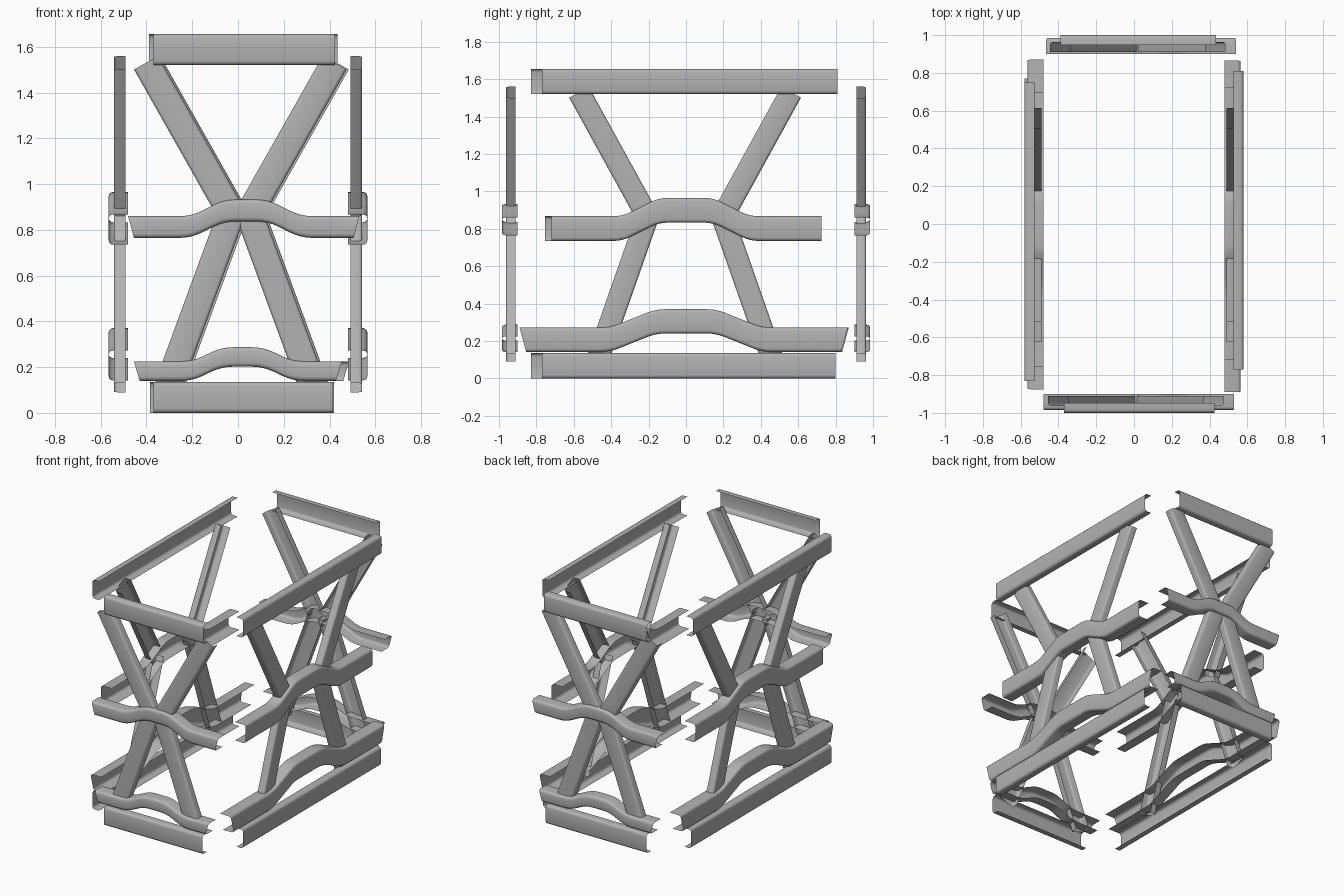
import bpy, bmesh, math
from mathutils import Vector

if "Cube" in bpy.data.objects:
    bpy.data.objects.remove(bpy.data.objects["Cube"])

steel = bpy.data.materials.new("plain grey steel")
steel.diffuse_color = (0.45, 0.45, 0.45, 1)
steel.use_nodes = True
steel.node_tree.nodes["Principled BSDF"].inputs["Base Color"].default_value = steel.diffuse_color

# Panel frames: (u along the panel, z up, d inward from the outer plane) -> world
PANELS = {
    "front": lambda u, z, d: (u, -1.0 + d, z),
    "back": lambda u, z, d: (u, 1.0 - d, z),
    "left": lambda u, z, d: (-0.58 + d, u, z),
    "right": lambda u, z, d: (0.58 - d, u, z),
}


def section(width, depth, start, r=0.018, n=3):
    """Open channel: rounded web corners, flanges pointing inward."""
    h = width / 2
    half = [(h, start + depth)]
    for i in range(n + 1):
        a = math.pi / 2 * i / n
        half.append((h - r + r * math.cos(a), start + r - r * math.sin(a)))
    return half + [(-s, d) for s, d in reversed(half)]


def soften(path, r=0.05, n=4):
    """Round every inner corner of a path."""
    pts = [Vector(p) for p in path]
    out = [pts[0]]
    for a, b, c in zip(pts, pts[1:], pts[2:]):
        p, q = b + (a - b).normalized() * r, b + (c - b).normalized() * r
        for i in range(n + 1):
            t = i / n
            out.append(p * (1 - t) ** 2 + b * 2 * t * (1 - t) + q * t * t)
    return out + [pts[-1]]


def channel(name, panel, path, side, prof, slant=0.0):
    """Sweep a channel section along a path lying in a panel."""
    place = PANELS[panel]
    width = prof[0][0] * 2
    bm = bmesh.new()
    rows = []
    for i, p in enumerate(path):
        end = -1 if i == 0 else (1 if i == len(path) - 1 else 0)
        row = []
        for s, d in prof:
            u = p[0] + side[0] * s + end * slant * (s / width - 0.5)
            row.append(bm.verts.new(place(u, p[1] + side[1] * s, d)))
        rows.append(row)
    for a, b in zip(rows, rows[1:]):
        for j in range(len(prof) - 1):
            bm.faces.new((a[j], a[j + 1], b[j + 1], b[j]))
    # Web faces outward
    bm.normal_update()
    web = max(bm.faces, key=lambda f: f.calc_area())
    c = web.calc_center_median()
    if web.normal.dot(Vector((c.x, c.y, 0))) < 0 and panel in ("left", "right", "front", "back"):
        out = Vector(place(0, 0, 0)) - Vector(place(0, 0, 1))
        if web.normal.dot(out) < 0:
            bmesh.ops.reverse_faces(bm, faces=bm.faces[:])
    me = bpy.data.meshes.new(name)
    bm.to_mesh(me)
    bm.free()
    me.materials.append(steel)
    ob = bpy.data.objects.new(name, me)
    bpy.context.collection.objects.link(ob)
    bpy.ops.object.select_all(action="DESELECT")
    ob.select_set(True)
    bpy.context.view_layer.objects.active = ob
    bpy.ops.object.shade_smooth_by_angle(angle=math.radians(35))


def rail(name, panel, u0, u1, z0, z1):
    """Straight outer rail."""
    zc = (z0 + z1) / 2
    channel(f"{panel}_{name}", panel, [(u0, zc), (u1, zc)], (0, 1), section(z1 - z0, 0.052, 0.0))


def arch(name, panel, u0, u1, c, flat, foot, z0, z1, rise, slant=0.0):
    """Cross rail with a raised middle."""
    zc = (z0 + z1) / 2
    path = [(u0, zc), (c - foot, zc), (c - flat, zc + rise),
            (c + flat, zc + rise), (c + foot, zc), (u1, zc)]
    channel(f"{panel}_{name}", panel, soften(path), (0, 1),
            section(z1 - z0, 0.085, 0.015), slant)


def brace(name, panel, a, b, width):
    """Straight diagonal brace."""
    d = (Vector(b) - Vector(a)).normalized()
    channel(f"{panel}_{name}", panel, [a, b], (-d.y, d.x), section(width, 0.052, 0.037, 0.014))


# Straight rails: top and bottom ends for each panel
for panel, t0, t1, b0, b1 in (("front", -0.37, 0.425, -0.37, 0.415),
                              ("back", -0.39, 0.435, -0.385, 0.42),
                              ("left", -0.83, 0.75, -0.83, 0.77),
                              ("right", -0.77, 0.81, -0.77, 0.80)):
    rail("top_rail", panel, t0, t1, 1.52, 1.655)
    rail("bottom_rail", panel, b0, b1, 0.0, 0.135)

# Arched rails
for panel, m0, m1, l0, l1 in (("front", -0.48, 0.53, -0.455, 0.453),
                              ("back", -0.465, 0.54, -0.43, 0.485)):
    arch("middle_rail", panel, m0, m1, 0.035, 0.095, 0.24, 0.765, 0.86, 0.072, 0.025)
    arch("lower_rail", panel, l0, l1, 0.02, 0.09, 0.22, 0.14, 0.225, 0.062, 0.025)
for panel, m0, m1, l0, l1 in (("left", -0.755, 0.70, -0.875, 0.87),
                              ("right", -0.72, 0.725, -0.89, 0.865)):
    arch("middle_rail", panel, m0, m1, 0.0, 0.145, 0.34, 0.735, 0.867, 0.098)
    arch("lower_rail", panel, l0, l1, 0.0, 0.16, 0.405, 0.142, 0.272, 0.098, 0.035)

# Diagonal braces, mirrored about each panel's middle
for panel in PANELS:
    narrow = panel in ("front", "back")
    c = {"front": 0.01, "back": 0.02}.get(panel, -0.005)
    top, mid, hip, foot = (0.412, 0.05, 0.035, 0.318) if narrow else (0.567, 0.215, 0.195, 0.465)
    for label, s in (("left", -1), ("right", 1)):
        brace(f"upper_brace_{label}", panel, (c + s * mid, 0.89), (c + s * top, 1.53), 0.12)
        brace(f"lower_brace_{label}", panel, (c + s * foot, 0.11), (c + s * hip, 0.88), 0.12)
